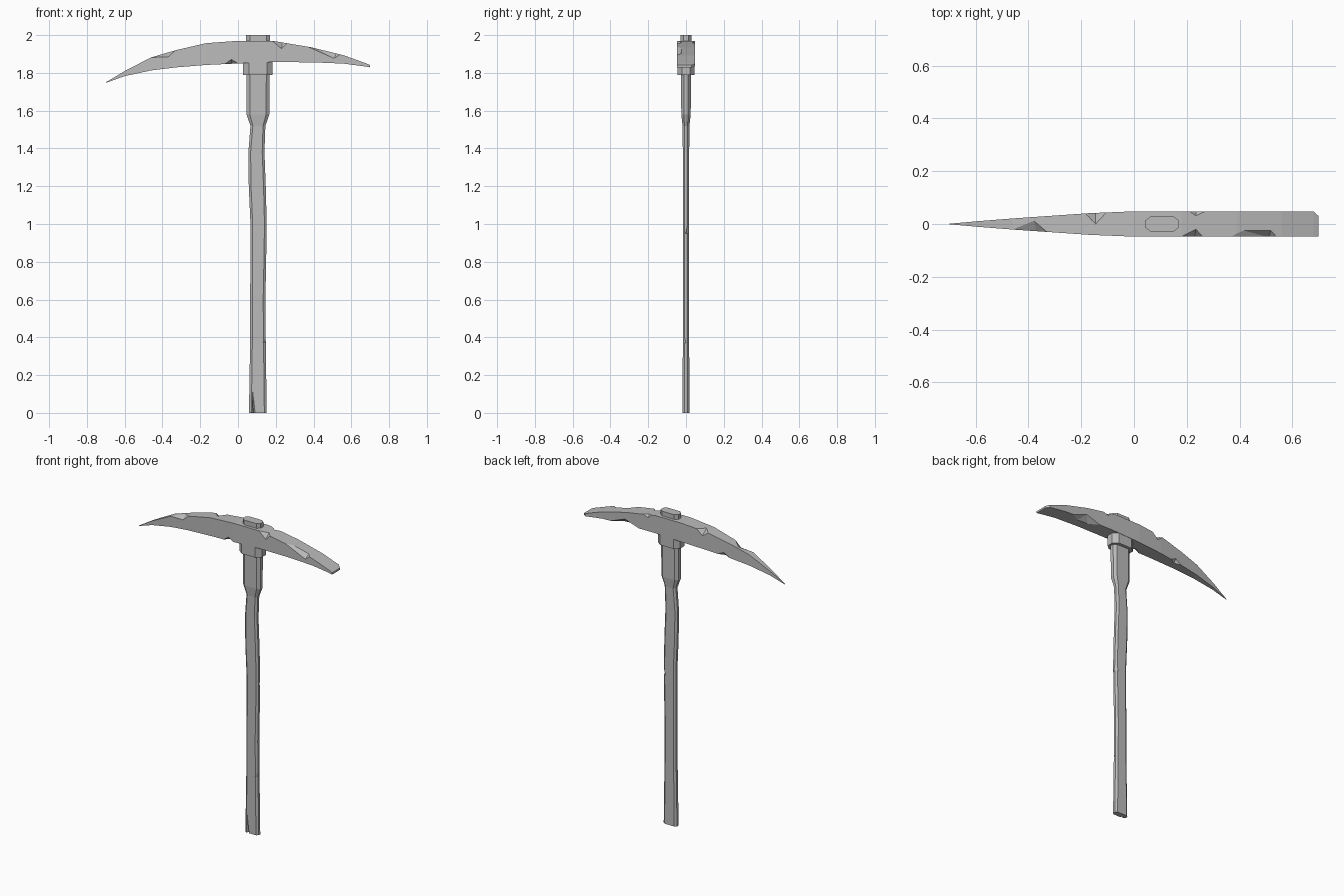
import bpy
import bmesh
from mathutils import Vector

cube = bpy.data.objects.get("Cube")
if cube:
    bpy.data.objects.remove(cube, do_unlink=True)

grey = bpy.data.materials.new("plain grey")
grey.use_nodes = True
GREY = (0.5, 0.5, 0.5, 1)
grey.diffuse_color = GREY
for node in grey.node_tree.nodes:
    if node.type == "BSDF_PRINCIPLED":
        node.inputs["Base Color"].default_value = GREY


def make_object(name, bm):
    bmesh.ops.recalc_face_normals(bm, faces=bm.faces[:])
    mesh = bpy.data.meshes.new(name)
    bm.to_mesh(mesh)
    bm.free()
    mesh.materials.append(grey)
    ob = bpy.data.objects.new(name, mesh)
    bpy.context.scene.collection.objects.link(ob)
    return ob


def loft(name, rings):
    """Skin a row of equal-sized rings and cap both ends."""
    bm = bmesh.new()
    loops = [[bm.verts.new(p) for p in ring] for ring in rings]
    n = len(loops[0])
    for a, b in zip(loops, loops[1:]):
        for i in range(n):
            j = (i + 1) % n
            bm.faces.new((a[i], a[j], b[j], b[i]))
    bm.faces.new(loops[0])
    bm.faces.new(loops[-1])
    return make_object(name, bm)


def octagon(x0, x1, hy, cx, cy, z):
    """Chamfered rectangle at height z."""
    return [(x0 + cx, -hy, z), (x1 - cx, -hy, z), (x1, cy - hy, z), (x1, hy - cy, z),
            (x1 - cx, hy, z), (x0 + cx, hy, z), (x0, hy - cy, z), (x0, cy - hy, z)]


def carve(target, hulls):
    """Cut convex chunks out of a part."""
    bm = bmesh.new()
    for points in hulls:
        bmesh.ops.convex_hull(bm, input=[bm.verts.new(p) for p in points])
    cutter = make_object("chip_cutter", bm)
    cutter.hide_render = True
    mod = target.modifiers.new("chips", "BOOLEAN")
    mod.operation = "DIFFERENCE"
    mod.solver = "EXACT"
    mod.object = cutter
    bpy.context.view_layer.objects.active = target
    bpy.ops.object.modifier_apply(modifier=mod.name)
    bpy.data.objects.remove(cutter, do_unlink=True)


# Curved head: x, bottom, top, half thickness
HEAD = [(-0.70, 1.747, 1.75, 0.001), (-0.6, 1.783, 1.81, 0.01), (-0.46, 1.813, 1.882, 0.021),
        (-0.33, 1.829, 1.92, 0.03), (-0.17, 1.842, 1.957, 0.041), (0, 1.85, 1.97, 0.048),
        (0.18, 1.857, 1.97, 0.048), (0.39, 1.856, 1.935, 0.048), (0.56, 1.849, 1.893, 0.048),
        (0.68, 1.833, 1.85, 0.048), (0.70, 1.829, 1.841, 0.048)]
rings = [[(x, -h, lo), (x, h, lo), (x, h, hi), (x, -h, hi)] for x, lo, hi, h in HEAD]
# Clipped rear corner of the broad end
rings[-1] = [(x, min(y, 0.03), z) for x, y, z in rings[-1]]
head = loft("pick_head", rings)


def section(x):
    """Bottom, top and half thickness of the head at x."""
    for a, b in zip(HEAD, HEAD[1:]):
        if a[0] <= x <= b[0]:
            t = (x - a[0]) / (b[0] - a[0])
            return [p + (q - p) * t for p, q in zip(a[1:], b[1:])]


def chip(x0, x1, side, up, deep_y, deep_z, face_xs, side_x):
    """Chunk along a long edge; side and up are -1 or 1 and pick the edge."""
    def edge(x, inward=0.0, along=0.0):
        lo, hi, h = section(x)
        return Vector((x, side * (h - inward), (hi if up > 0 else lo) - up * along))
    out_y, out_z = Vector((0, side * 0.01, 0)), Vector((0, 0, up * 0.01))
    pts = [edge(x0), edge(x1), edge((x0 + x1) / 2) + 3 * (out_y + out_z)]
    pts += [edge(x, deep_y) + out_z * 0.2 for x in face_xs]
    pts.append(edge(side_x, 0, deep_z) + out_y * 0.2)
    return pts


# Battle-worn chips along the edges
carve(head, [
    chip(-0.46, -0.33, -1, 1, 0.042, 0.025, [-0.38], -0.37),
    chip(-0.185, -0.105, 1, 1, 0.044, 0.035, [-0.145], -0.145),
    chip(-0.07, 0.0, -1, -1, 0.03, 0.025, [-0.035], -0.035),
    chip(0.18, 0.26, -1, 1, 0.03, 0.036, [0.235], 0.23),
    chip(0.21, 0.27, 1, 1, 0.018, 0.02, [0.235], 0.235),
    chip(0.37, 0.54, -1, 1, 0.025, 0.03, [0.41, 0.52], 0.51),
    chip(0.3, 0.5, 1, -1, 0.04, 0.035, [0.36, 0.44], 0.4),
    chip(-0.33, -0.25, 1, -1, 0.02, 0.025, [-0.29], -0.29),
])

# Socket under the head
loft("head_collar", [octagon(0.027, 0.183, 0.046, 0.03, 0.025, z) for z in (1.79, 1.87)])

# Slightly crooked handle: z, left edge, right edge, half depth
HANDLE = [(0, 0.058, 0.152, 0.018), (0.37, 0.064, 0.147, 0.017), (0.6, 0.064, 0.145, 0.017),
          (0.8, 0.066, 0.149, 0.017), (1.0, 0.066, 0.152, 0.017), (1.2, 0.057, 0.147, 0.017),
          (1.38, 0.055, 0.14, 0.017), (1.52, 0.066, 0.145, 0.018), (1.58, 0.045, 0.166, 0.025),
          (1.79, 0.045, 0.168, 0.026), (2.0, 0.043, 0.17, 0.029)]
handle = loft("handle", [octagon(x0, x1, hy, hy * 0.7, hy * 0.55, z) for z, x0, x1, hy in HANDLE])

# Split at the foot and small nicks in the wood
carve(handle, [
    [(0.066, -0.03, -0.01), (0.098, -0.03, -0.01), (0.082, 0.002, -0.01), (0.077, -0.02, 0.13)],
    [(0.13, -0.02, 0.37), (0.16, -0.02, 0.37), (0.15, 0.004, 0.37), (0.15, -0.02, 0.46)],
    [(0.13, 0.02, 0.95), (0.16, 0.02, 0.95), (0.152, -0.004, 0.95), (0.152, 0.02, 1.03)],
])
